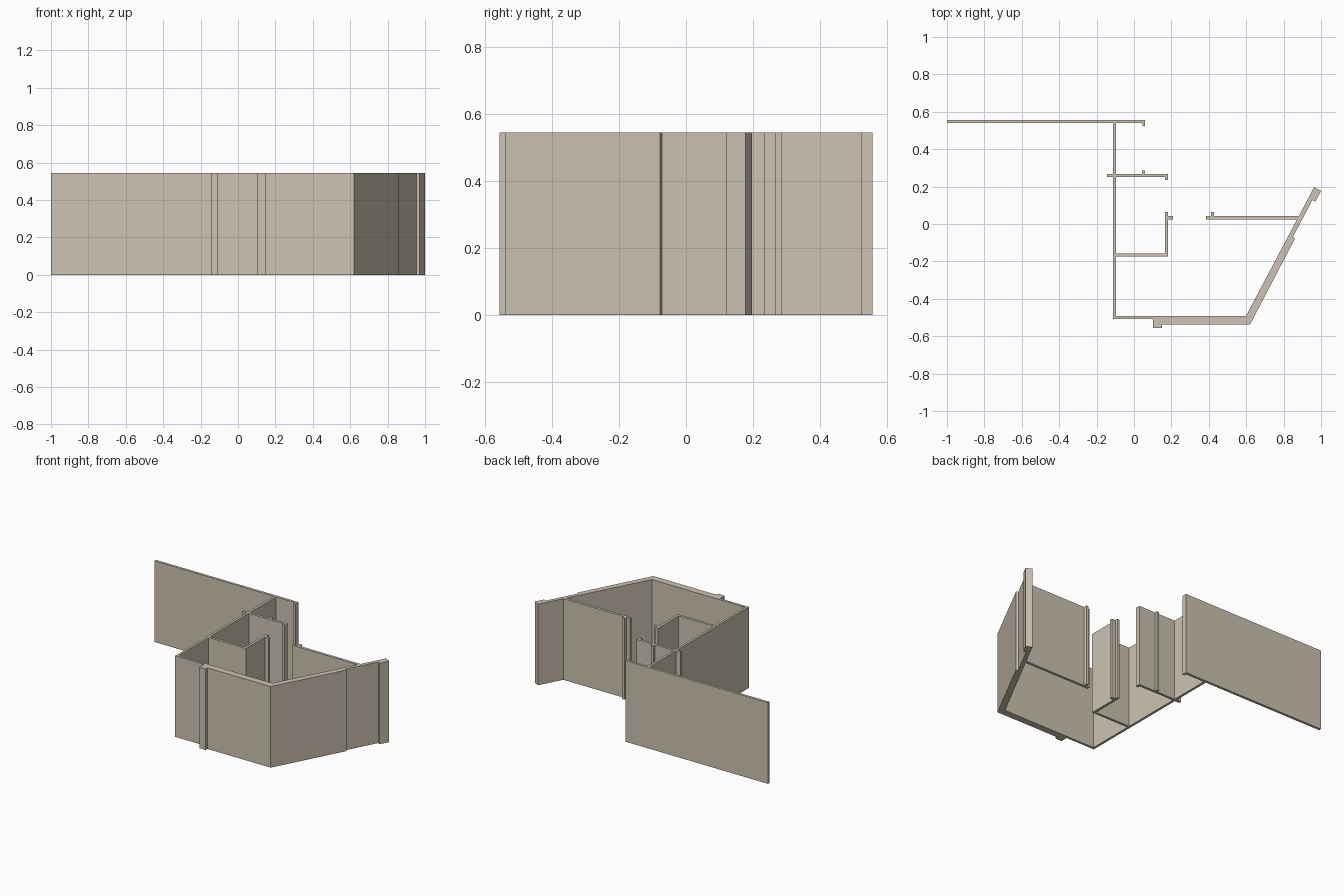
import bpy, bmesh
from mathutils import Vector

if "Cube" in bpy.data.objects:
    bpy.data.objects.remove(bpy.data.objects["Cube"])

H = 0.545  # wall height

plaster = bpy.data.materials.new("warm_plaster")
plaster.diffuse_color = (0.61, 0.546, 0.445, 1)
plaster.use_nodes = True
plaster.node_tree.nodes["Principled BSDF"].inputs["Base Color"].default_value = plaster.diffuse_color


def wall(name, outline):
    """Extrude a plan outline up to the wall height."""
    bm = bmesh.new()
    base = bm.faces.new([bm.verts.new((x, y, 0)) for x, y in outline])
    top = bmesh.ops.extrude_face_region(bm, geom=[base])["geom"]
    bmesh.ops.translate(bm, vec=(0, 0, H),
                        verts=[g for g in top if isinstance(g, bmesh.types.BMVert)])
    bmesh.ops.recalc_face_normals(bm, faces=bm.faces)
    mesh = bpy.data.meshes.new(name)
    bm.to_mesh(mesh)
    bm.free()
    mesh.materials.append(plaster)
    ob = bpy.data.objects.new(name, mesh)
    bpy.context.collection.objects.link(ob)


# Long back wall with a short return at its right end
wall("back_wall", [(-1, 0.54), (0.045, 0.54), (0.045, 0.523), (0.06, 0.523),
                   (0.06, 0.557), (-1, 0.557)])

# Long left wall running front to back
wall("left_wall", [(-0.111, -0.508), (-0.095, -0.508), (-0.095, 0.54), (-0.111, 0.54)])

# Cross wall with door jambs, and its stub on the other side of the left wall
wall("cross_wall", [(-0.095, 0.25), (0.165, 0.25), (0.165, 0.234), (0.182, 0.234),
                    (0.182, 0.267), (0.06, 0.267), (0.06, 0.285), (0.043, 0.285),
                    (0.043, 0.267), (-0.095, 0.267)])
wall("cross_wall_stub", [(-0.145, 0.25), (-0.111, 0.25), (-0.111, 0.267), (-0.145, 0.267)])

# Corner wall of the small room with a door jamb
wall("small_room_wall", [(-0.095, -0.175), (0.182, -0.175), (0.182, 0.025), (0.209, 0.025),
                         (0.209, 0.043), (0.182, 0.043), (0.182, 0.063), (0.165, 0.063),
                         (0.165, -0.158), (-0.095, -0.158)])

# Slanted wall frame: s runs along the inner face, d is the outward offset
start, end = Vector((0.599, -0.492)), Vector((0.963, 0.197))
along = (end - start).normalized()
outward = Vector((along.y, -along.x))
length = (end - start).length


def slant(s, d):
    return tuple(start + along * s + outward * d)


def inner_x(y):
    return start.x + (y - start.y) * along.x / along.y


# Front wall, thicker on the right with a pilaster, turning into the slanted wall
wall("front_and_slanted_wall", [
    (-0.095, -0.492), (-0.095, -0.508), (0.102, -0.508), (0.102, -0.557), (0.15, -0.557),
    (0.15, -0.538), (0.62, -0.538),
    slant(0.488, 0.038), slant(0.488, 0.024), slant(0.714, 0.024), slant(0.714, 0.042),
    slant(length, 0.042), slant(length, 0), slant(0, 0)])

# Right partition with a door jamb, ending on the slanted wall
wall("right_partition", [(0.386, 0.025), (inner_x(0.025), 0.025), (inner_x(0.043), 0.043),
                         (0.429, 0.043), (0.429, 0.065), (0.412, 0.065), (0.412, 0.043),
                         (0.386, 0.043)])
